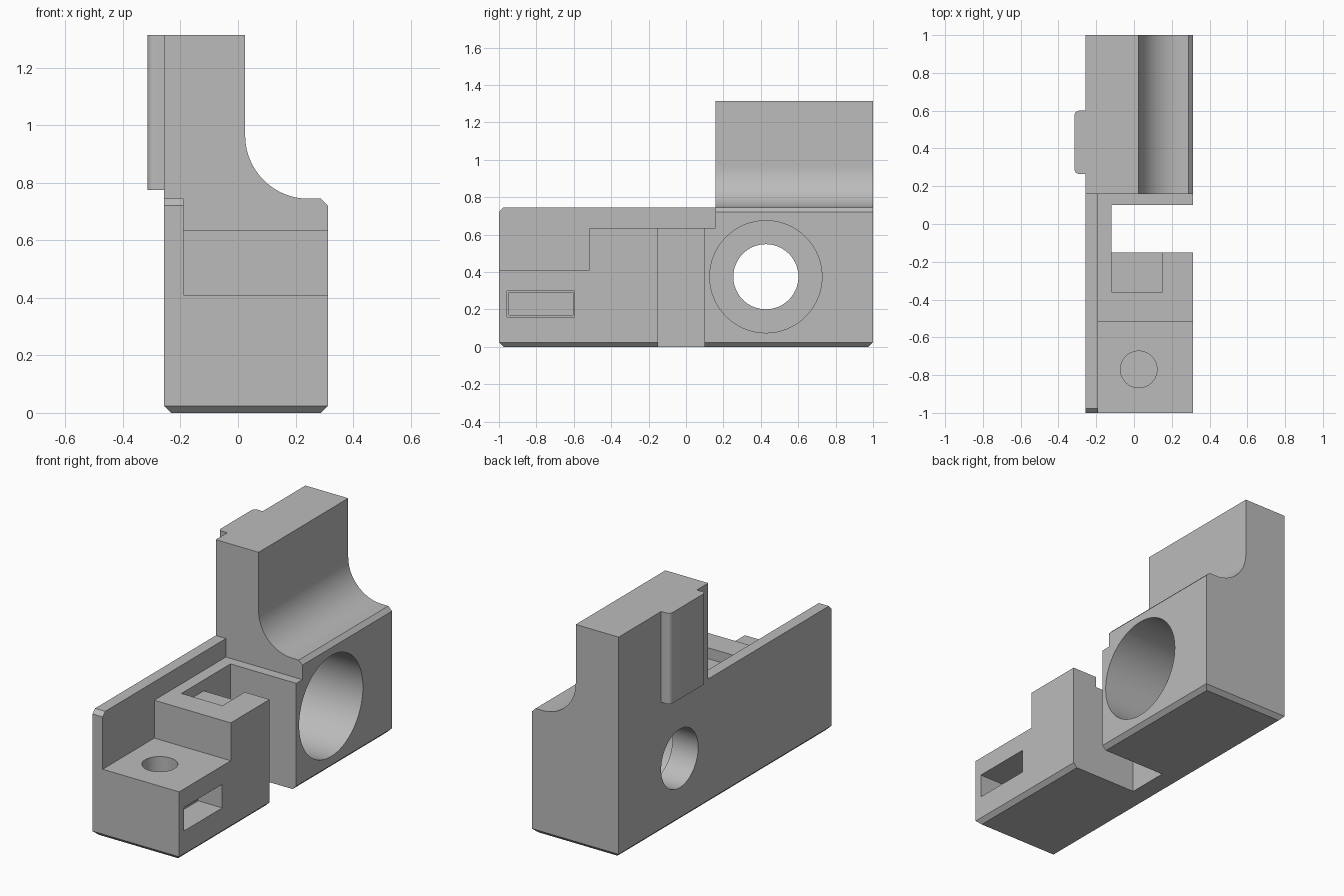
import bpy, bmesh, math
from mathutils import Matrix, Vector

if "Cube" in bpy.data.objects:
    bpy.data.objects.remove(bpy.data.objects["Cube"], do_unlink=True)

grey = bpy.data.materials.new("plain_grey")
grey.use_nodes = True
grey.diffuse_color = (0.5, 0.5, 0.5, 1)
grey.node_tree.nodes["Principled BSDF"].inputs["Base Color"].default_value = grey.diffuse_color

LEFT, RIGHT, TOP, CH = -0.257, 0.313, 1.315, 0.024
STEP, BACK = 0.745, 0.158       # shoulder height, front of the tall rear block
OUT = 0.1                       # overshoot for cutters


def finish(name, bm):
    bmesh.ops.recalc_face_normals(bm, faces=bm.faces)
    mesh = bpy.data.meshes.new(name)
    bm.to_mesh(mesh)
    bm.free()
    mesh.materials.append(grey)
    obj = bpy.data.objects.new(name, mesh)
    bpy.context.collection.objects.link(obj)
    return obj


def box(name, x, y, z, pick=None, width=CH, segments=1):
    """Box between limits; edges chosen by pick are bevelled."""
    bm = bmesh.new()
    bmesh.ops.create_cube(bm, size=1)
    for v in bm.verts:
        v.co = Vector([lim[c > 0] for lim, c in zip((x, y, z), v.co)])
    if pick:
        edges = [e for e in bm.edges if pick(*(v.co for v in e.verts))]
        bmesh.ops.bevel(bm, geom=edges, offset=width, segments=segments,
                        profile=0.5, affect='EDGES')
    return finish(name, bm)


def prism(name, points, place, lo, hi):
    """Extrude a profile; place(a, b, t) maps profile and depth to space."""
    bm = bmesh.new()
    face = bm.faces.new([bm.verts.new(place(a, b, lo)) for a, b in points])
    new = bmesh.ops.extrude_face_region(bm, geom=[face])["geom"]
    shift = Vector(place(0, 0, hi)) - Vector(place(0, 0, lo))
    bmesh.ops.translate(bm, vec=shift, verts=[g for g in new if isinstance(g, bmesh.types.BMVert)])
    return finish(name, bm)


def cylinder(name, radius, lo, hi, centre, axis):
    bm = bmesh.new()
    bmesh.ops.create_cone(bm, cap_ends=True, segments=64, radius1=radius,
                          radius2=radius, depth=hi - lo)
    turn = Matrix.Rotation(math.pi / 2, 4, 'Y') if axis == 'X' else Matrix()
    mid = (lo + hi) / 2
    spot = (mid, *centre) if axis == 'X' else (*centre, mid)
    bmesh.ops.transform(bm, matrix=Matrix.Translation(spot) @ turn, verts=bm.verts)
    return finish(name, bm)


# Main block, chamfered along the bottom and the right-hand uprights
def chamfered(a, b):
    bottom = a.z == b.z == 0 and not a.x == b.x == LEFT
    return bottom or (a.z != b.z and a.x == RIGHT)


body = box("mount_body", (LEFT, RIGHT), (-1, 1), (0, TOP), chamfered)

# Side profile of the space over the front wall, with its chamfered nose
high = TOP + OUT
over_wall = prism("over_wall_cutter",
                  [(-1 - OUT, high), (BACK, high), (BACK, STEP), (-1 + CH, STEP),
                   (-1 - OUT, STEP - CH - OUT)],
                  lambda a, b, t: (t, a, b), LEFT - OUT, RIGHT + OUT)

# Concave shoulder beside the tall block
neck, r = 0.025, 0.22
arc = [(neck + r - r * math.cos(t), STEP + r - r * math.sin(t))
       for t in (i * math.pi / 48 for i in range(25))]
shoulder = prism("shoulder_cutter",
                 [(neck, high)] + arc + [(RIGHT - CH, STEP),
                                         (RIGHT + OUT, STEP - CH - OUT), (RIGHT + OUT, high)],
                 lambda a, b, t: (a, t, b), BACK, 1 + OUT)

far = RIGHT + OUT
bore_at, screw_at = (0.427, 0.375), (0.025, -0.77)
cutters = [
    over_wall, shoulder,
    box("front_step_cutter", (-0.19, far), (-1 - OUT, -0.515), (0.41, high)),
    box("middle_step_cutter", (-0.19, far), (-0.6, BACK), (0.635, high)),
    box("cross_slot_cutter", (-0.12, far), (-0.15, 0.1), (-OUT, high)),
    box("pocket_cutter", (-0.12, 0.15), (-0.36, -0.1), (0.57, high)),
    cylinder("bearing_bore_cutter", 0.3, -0.088, far, bore_at, 'X'),
    cylinder("through_hole_cutter", 0.174, LEFT - OUT, 0, bore_at, 'X'),
    cylinder("screw_hole_cutter", 0.097, 0.1, 0.5, screw_at, 'Z'),
    box("nut_slot_mouth_cutter", (0.155, far), (-0.956, -0.595), (0.16, 0.3)),
    box("nut_slot_cutter", (-0.14, 0.2), (-0.946, -0.605), (0.17, 0.29)),
]

# Rounded locating rib on the left face
rib = box("locating_rib", (-0.315, LEFT), (0.265, 0.6), (0.775, TOP),
          lambda a, b: a.z != b.z and a.x == b.x < LEFT, 0.025, 6)

bpy.context.view_layer.objects.active = body
for tool in cutters + [rib]:
    mod = body.modifiers.new(tool.name, 'BOOLEAN')
    mod.operation = 'UNION' if tool is rib else 'DIFFERENCE'
    mod.solver = 'EXACT'
    mod.object = tool
    bpy.ops.object.modifier_apply(modifier=mod.name)
for tool in cutters + [rib]:
    bpy.data.objects.remove(tool, do_unlink=True)

bpy.ops.object.select_all(action='DESELECT')
body.select_set(True)
bpy.ops.object.shade_smooth_by_angle(angle=math.radians(25))
